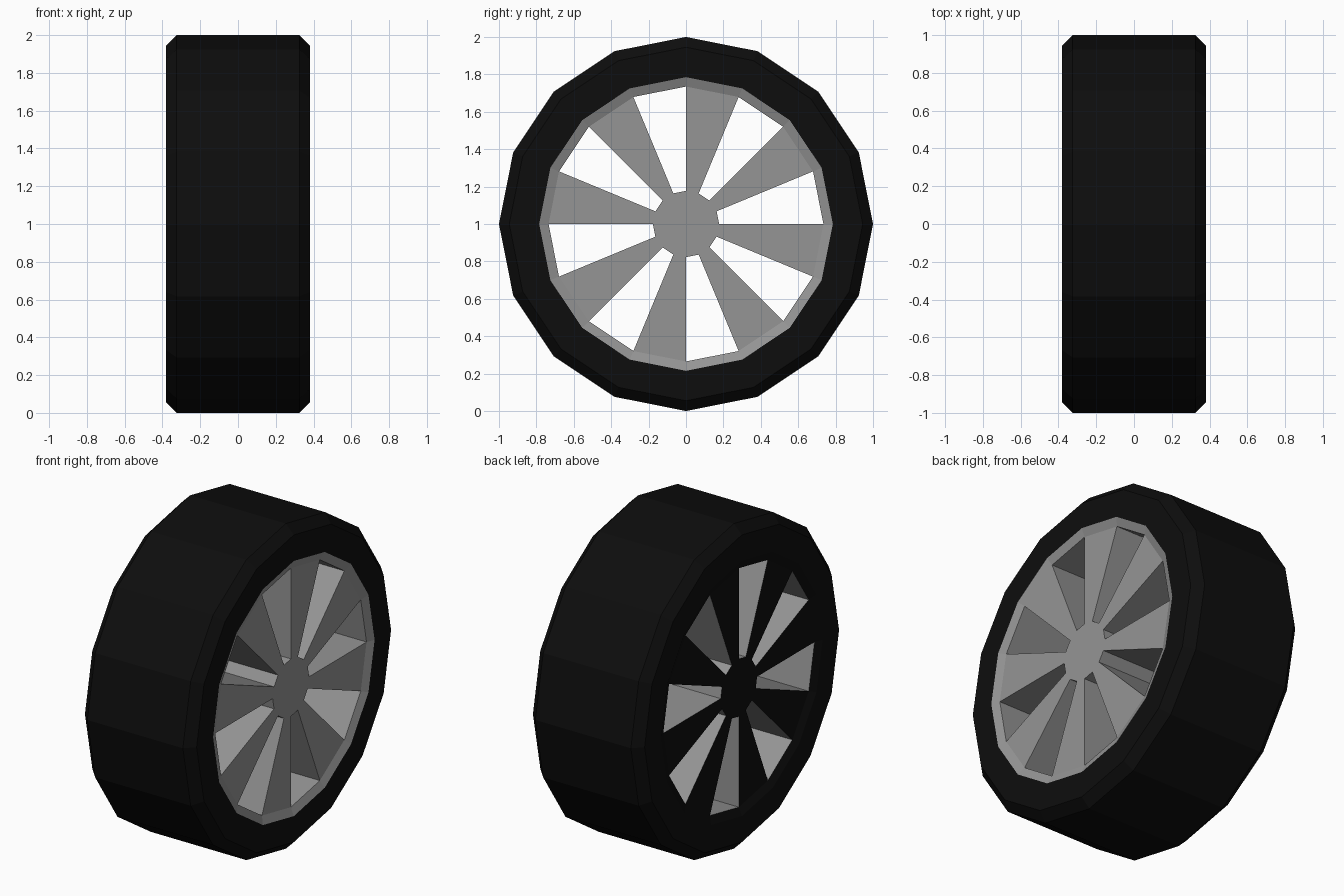
import bpy, bmesh
from math import cos, sin, pi

if "Cube" in bpy.data.objects:
    bpy.data.objects.remove(bpy.data.objects["Cube"])

SIDES = 16
R_TYRE, R_SHOULDER, R_RIM, R_SPOKE, R_HUB = 1.0, 0.945, 0.785, 0.735, 0.177
X_SIDE, X_TREAD, X_FACE = 0.38, 0.325, 0.36


def material(name, color):
    m = bpy.data.materials.new(name)
    m.diffuse_color = color
    m.use_nodes = True
    m.node_tree.nodes["Principled BSDF"].inputs["Base Color"].default_value = m.diffuse_color
    return m


rubber = material("rubber", (0.004, 0.004, 0.004, 1))
metal = material("metal", (0.3, 0.3, 0.3, 1))


def ring(bm, x, r):
    return [bm.verts.new((x, r * cos(2 * pi * i / SIDES), 1 + r * sin(2 * pi * i / SIDES)))
            for i in range(SIDES)]


def quad(bm, a, b, i, mat=0):
    j = (i + 1) % SIDES
    bm.faces.new((a[i], a[j], b[j], b[i])).material_index = mat


def finish(bm, name, mats):
    me = bpy.data.meshes.new(name)
    bm.to_mesh(me)
    bm.free()
    for m in mats:
        me.materials.append(m)
    ob = bpy.data.objects.new(name, me)
    bpy.context.collection.objects.link(ob)
    return ob


# Tyre: chamfered profile swept round the axle, right side to left side
bm = bmesh.new()
profile = [(X_SIDE, R_RIM), (X_SIDE, R_SHOULDER), (X_TREAD, R_TYRE),
           (-X_TREAD, R_TYRE), (-X_SIDE, R_SHOULDER), (-X_SIDE, R_RIM)]
rings = [ring(bm, x, r) for x, r in profile]
for a, b in zip(rings, rings[1:]):
    for i in range(SIDES):
        quad(bm, b, a, i)
# outward normals
for f in bm.faces:
    c = f.calc_center_median()
    f.normal_update()
    out = c.copy()
    out.z -= 1
    if f.normal.dot(out) < 0:
        f.normal_flip()
finish(bm, "tyre", [rubber])

# Rim: sloped lip, alternating spokes and through-holes, hub (left face dark)
bm = bmesh.new()
sides = []
for s, mat in ((1, 0), (-1, 1)):
    lip = ring(bm, s * X_SIDE, R_RIM)
    outer = ring(bm, s * X_FACE, R_SPOKE)
    hub = ring(bm, s * X_FACE, R_HUB)
    pairs = ((lip, outer), (outer, hub))
    for i in range(SIDES):
        for k, (a, b) in enumerate(pairs):
            if k == 1 and i % 2 == 0:
                continue  # hole
            quad(bm, *((a, b) if s > 0 else (b, a)), i, mat)
    bm.faces.new(hub if s > 0 else hub[::-1]).material_index = mat
    sides.append((outer, hub))

# Walls of the through-holes
(of, hf), (ob_, hb) = sides
for i in range(0, SIDES, 2):
    j = i + 1
    bm.faces.new((of[i], ob_[i], ob_[j], of[j]))
    bm.faces.new((hf[j], hb[j], hb[i], hf[i]))
    bm.faces.new((hf[i], hb[i], ob_[i], of[i]))
    bm.faces.new((of[j], ob_[j], hb[j], hf[j]))
finish(bm, "rim", [metal, rubber])
